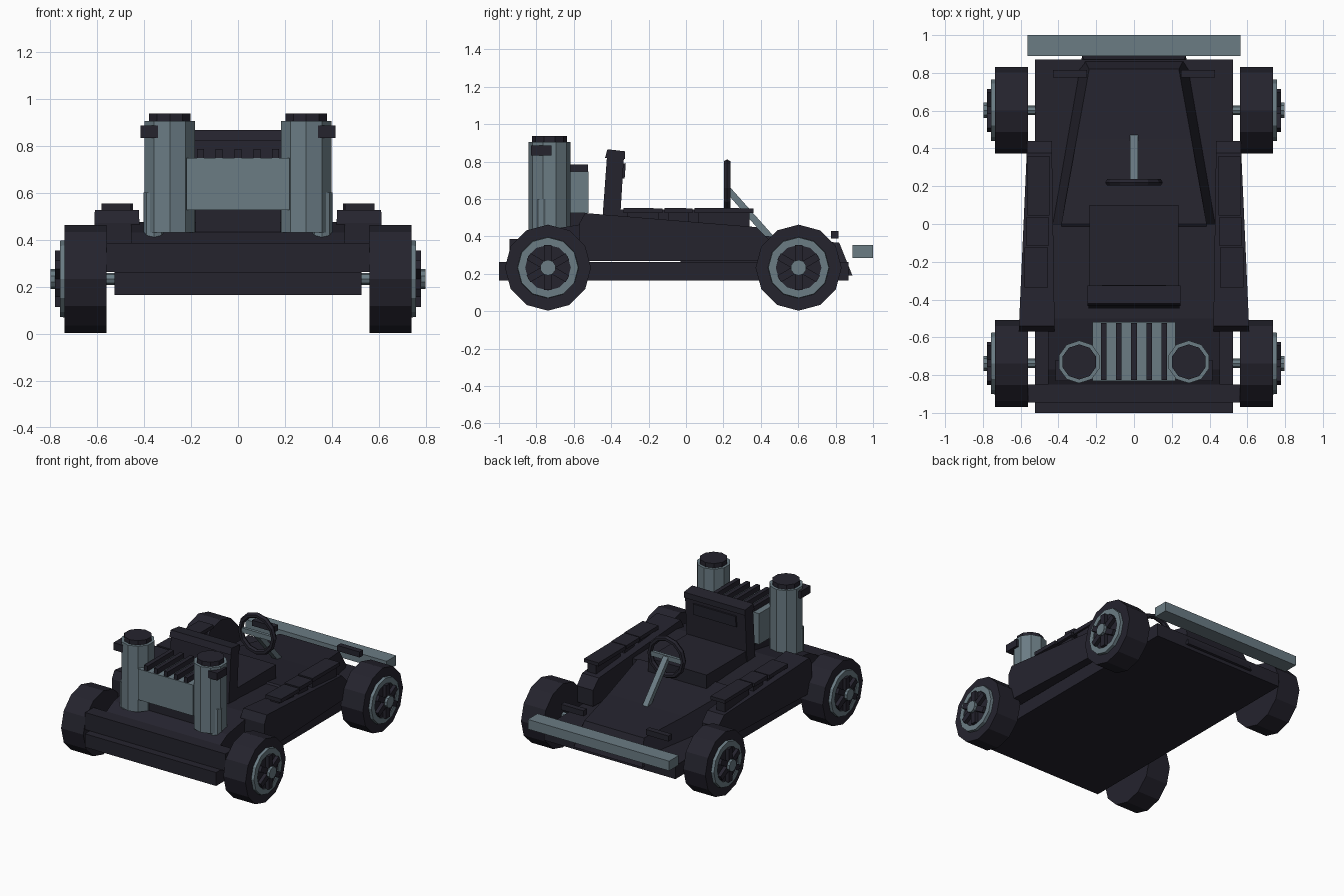
import bpy, bmesh, math
from mathutils import Matrix, Vector

if "Cube" in bpy.data.objects:
    bpy.data.objects.remove(bpy.data.objects["Cube"])


def material(name, rgb):
    m = bpy.data.materials.new(name)
    m.diffuse_color = (*rgb, 1)
    m.use_nodes = True
    m.node_tree.nodes["Principled BSDF"].inputs["Base Color"].default_value = m.diffuse_color
    return m


DARK = material("charcoal", (0.018, 0.017, 0.027))
GRAY = material("steel gray", (0.145, 0.2, 0.23))


def finish(name, bm, mat):
    bmesh.ops.recalc_face_normals(bm, faces=bm.faces[:])
    me = bpy.data.meshes.new(name)
    bm.to_mesh(me)
    bm.free()
    me.materials.append(mat)
    ob = bpy.data.objects.new(name, me)
    bpy.context.collection.objects.link(ob)
    return ob


def box(name, x, y, z, mat=DARK):
    """Box from (min, max) ranges."""
    bm = bmesh.new()
    bmesh.ops.create_cube(bm, size=1)
    for v in bm.verts:
        v.co = Vector([(a + b) / 2 + c * (b - a) for c, (a, b) in zip(v.co, (x, y, z))])
    return finish(name, bm, mat)


def prism(name, profile, x0, x1, mat=DARK, shape=None):
    """Side profile of (y, z) points extruded along x, optionally reshaped."""
    bm = bmesh.new()
    f = bm.faces.new([bm.verts.new((x0, y, z)) for y, z in profile])
    r = bmesh.ops.extrude_face_region(bm, geom=[f])
    for v in r["geom"]:
        if isinstance(v, bmesh.types.BMVert):
            v.co.x = x1
    if shape:
        for v in bm.verts:
            v.co.x = shape(*v.co)
    return finish(name, bm, mat)


def cyl(name, a, b, r, n, mat=DARK, turn=0.0):
    """Cylinder between two points."""
    a, b = Vector(a), Vector(b)
    d = b - a
    bm = bmesh.new()
    bmesh.ops.create_cone(bm, cap_ends=True, segments=n, radius1=r, radius2=r, depth=d.length,
                          matrix=Matrix.Translation((a + b) / 2)
                          @ d.to_track_quat('Z', 'Y').to_matrix().to_4x4()
                          @ Matrix.Rotation(turn, 4, 'Z'))
    return finish(name, bm, mat)


def lathe_x(name, profile, s, y, z, n, mat):
    """Closed (x, r) profile spun round the x axis at (y, z)."""
    bm = bmesh.new()
    rings = []
    for i in range(n):
        t = 2 * math.pi * i / n
        rings.append([bm.verts.new((s * x, y + r * math.cos(t), z + r * math.sin(t)))
                      for x, r in profile])
    k = len(profile)
    for i in range(n):
        p, q = rings[i], rings[(i + 1) % n]
        for j in range(k):
            bm.faces.new((p[j], p[(j + 1) % k], q[(j + 1) % k], q[j]))
    return finish(name, bm, mat)


# Chassis
box("floor_pan", (-0.525, 0.525), (-1.0, 0.87), (0.165, 0.262))
box("engine_end_bar", (-0.56, 0.56), (-0.945, -0.85), (0.262, 0.385))
prism("engine_deck", [(-0.86, 0.27), (0.0, 0.27), (0.0, 0.45), (-0.5, 0.475),
                      (-0.77, 0.43), (-0.86, 0.38)], -0.455, 0.455,
      shape=lambda x, y, z: x * (1 if y < -0.4 else 0.95))
box("gray_bumper", (-0.565, 0.565), (0.89, 1.0), (0.285, 0.355), GRAY)

# Tapered hood, with its sides leaning in towards the top
prism("hood", [(-0.03, 0.26), (0.82, 0.26), (0.87, 0.19), (0.89, 0.19), (0.82, 0.366),
               (0.45, 0.40), (0.0, 0.46), (-0.03, 0.44)], -1, 1,
      shape=lambda x, y, z: x * (0.435 - 0.18 * max(y, 0) - (0.05 if z > 0.3 else 0)))

# Side pods with three top plates, and small nose blocks
for s, side in ((-1, "left"), (1, "right")):
    def pod_x(x, y, z, s=s):
        t = (y + 0.56) / 1.0
        return s * ((0.61 - 0.045 * t) if abs(x) > 0.5 else (0.42 + 0.015 * t))
    prism(side + "_side_pod", [(-0.57, 0.268), (0.44, 0.268), (0.44, 0.385), (0.375, 0.45),
                               (-0.54, 0.525), (-0.57, 0.47)], 0.42 * s, 0.6 * s, shape=pod_x)
    for i, (a, b) in enumerate(((-0.335, -0.125), (-0.115, 0.035), (0.045, 0.36))):
        prism(f"{side}_pod_plate_{i + 1}", [(a, 0.525), (a, 0.553), (b, 0.55), (b, 0.525)],
              s * (0.455 - 0.004 * i), s * (0.58 - 0.008 * i))
        box(f"{side}_plate_mount_{i + 1}", sorted((s * 0.48, s * 0.55)),
            (a + 0.02, b - 0.02), (0.44, 0.53))
    box(side + "_nose_block", sorted((s * 0.25, s * 0.43)), (0.775, 0.815), (0.39, 0.43))

# Seat
box("seat_cushion", (-0.235, 0.235), (-0.4, 0.1), (0.44, 0.545))
prism("seat_back", [(-0.45, 0.45), (-0.355, 0.45), (-0.33, 0.855), (-0.42, 0.863)], -0.24, 0.24)
prism("seat_back_rim", [(-0.433, 0.82), (-0.325, 0.815), (-0.325, 0.855), (-0.42, 0.866)],
      -0.245, 0.245)
prism("seat_headrest", [(-0.37, 0.71), (-0.328, 0.71), (-0.322, 0.79), (-0.36, 0.79)], -0.17, 0.17)

# Steering wheel and column
lathe = bmesh.new()
N = 12
rings = []
for i in range(N):
    t = 2 * math.pi * i / N
    rings.append([lathe.verts.new(((0.133 + 0.019 * math.cos(u)) * math.cos(t),
                                   0.22 + 0.02 * math.sin(u),
                                   0.66 + (0.133 + 0.019 * math.cos(u)) * math.sin(t)))
                  for u in [k * math.pi / 3 for k in range(6)]])
for i in range(N):
    p, q = rings[i], rings[(i + 1) % N]
    for j in range(6):
        lathe.faces.new((p[j], p[(j + 1) % 6], q[(j + 1) % 6], q[j]))
finish("steering_wheel_rim", lathe, DARK)
box("steering_wheel_spoke", (-0.12, 0.12), (0.21, 0.232), (0.64, 0.675), GRAY)
prism("steering_column", [(0.215, 0.635), (0.225, 0.675), (0.47, 0.40), (0.43, 0.39)],
      -0.02, 0.02, GRAY)

# Engine block with cooling fins
box("engine_block", (-0.22, 0.22), (-0.83, -0.52), (0.525, 0.748), GRAY)
box("engine_mount", (-0.18, 0.18), (-0.76, -0.53), (0.42, 0.53))
for i in range(5):
    x = -0.16 + 0.08 * i
    box(f"engine_fin_{i + 1}", (x - 0.015, x + 0.015), (-0.825, -0.525), (0.74, 0.785))

# Upright exhaust stacks
for s, side in ((-1, "left"), (1, "right")):
    x, y = 0.29 * s, -0.73
    cyl(side + "_stack", (x, y, 0.43), (x, y, 0.905), 0.113, 10, GRAY)
    cyl(side + "_stack_cap", (x, y, 0.9), (x, y, 0.937), 0.093, 10)
    cyl(side + "_stack_pipe", (0.357 * s, -0.76, 0.38), (0.357 * s, -0.76, 0.6), 0.045, 8, GRAY)
    box(side + "_stack_clamp", sorted((s * 0.34, s * 0.415)), (-0.83, -0.72), (0.832, 0.885))

# Wheels and axles
Z = 0.233
for y, end in ((-0.738, "engine"), (0.602, "nose")):
    cyl(end + "_axle", (-0.7, y, Z), (0.7, y, Z), 0.025, 8, GRAY)
    for s, side in ((-1, "left"), (1, "right")):
        n = f"{end}_{side}_"
        cyl(n + "tire", (0.56 * s, y, Z), (0.737 * s, y, Z), 0.23, 12)
        lathe_x(n + "rim", [(0.72, 0.165), (0.758, 0.162), (0.758, 0.122), (0.72, 0.122)],
                s, y, Z, 12, GRAY)
        cyl(n + "wheel_disc", (0.72 * s, y, Z), (0.752 * s, y, Z), 0.123, 12)
        for i in range(3):
            sp = box(f"{n}spoke_{i + 1}", sorted((0.74 * s, 0.778 * s)), (-0.12, 0.12), (-0.02, 0.02))
            sp.data.transform(Matrix.Translation((0, y, Z))
                              @ Matrix.Rotation(math.pi / 6 + i * math.pi / 3, 4, 'X'))
        cyl(n + "hub", (0.74 * s, y, Z), (0.797 * s, y, Z), 0.042, 10, GRAY)
